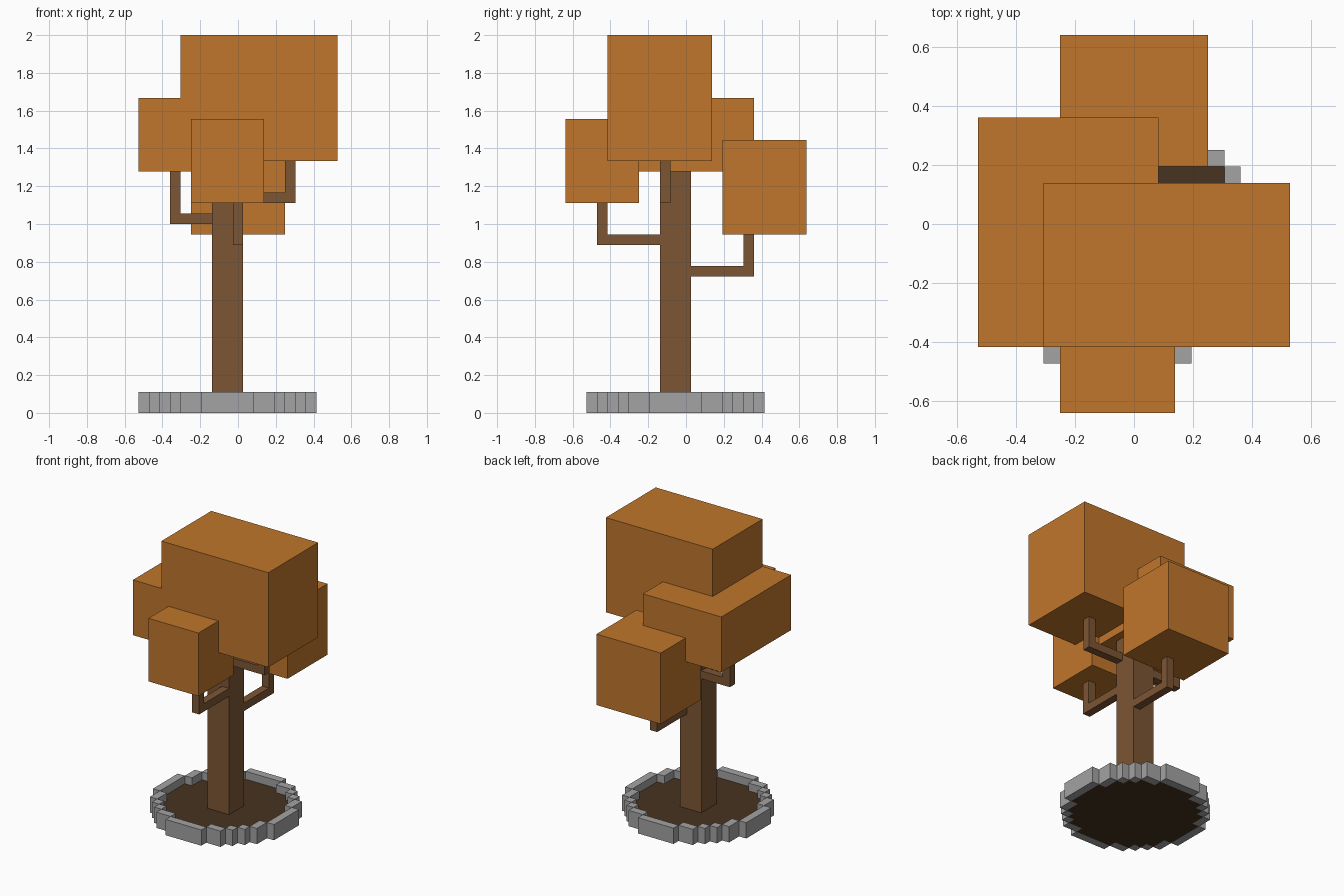
import bpy, bmesh
from mathutils import Vector

cube = bpy.data.objects.get("Cube")
if cube:
    bpy.data.objects.remove(cube, do_unlink=True)

U = 2 / 36  # one block; every size below is counted in blocks


def material(name, rgb):
    m = bpy.data.materials.new(name)
    m.use_nodes = True
    m.diffuse_color = (*rgb, 1)
    m.node_tree.nodes["Principled BSDF"].inputs["Base Color"].default_value = (*rgb, 1)
    return m


LEAF = material("autumn orange", (0.527, 0.181, 0.025))
BARK = material("bark brown", (0.205, 0.093, 0.034))
SOIL = material("dark soil", (0.061, 0.033, 0.015))
STONE = material("stone grey", (0.366, 0.366, 0.366))


def finish(name, bm, mat):
    bmesh.ops.scale(bm, vec=(U, U, U), verts=bm.verts)
    mesh = bpy.data.meshes.new(name)
    bm.to_mesh(mesh)
    bm.free()
    mesh.materials.append(mat)
    obj = bpy.data.objects.new(name, mesh)
    bpy.context.collection.objects.link(obj)


def box(name, lo, hi, mat):
    lo, hi = Vector(lo), Vector(hi)
    bm = bmesh.new()
    bmesh.ops.create_cube(bm, size=1)
    bmesh.ops.scale(bm, vec=hi - lo, verts=bm.verts)
    bmesh.ops.translate(bm, vec=(lo + hi) / 2, verts=bm.verts)
    finish(name, bm, mat)


def branch(name, axis, side, start, end, z, top):
    """L-shaped limb: runs along axis (0 = x, 1 = y), then turns upward."""
    s = 1 if end > start else -1
    profile = [(start, z), (end, z), (end, top), (end - s, top),
               (end - s, z + 1), (start, z + 1)]
    bm = bmesh.new()
    verts = [bm.verts.new((u, side, h) if axis == 0 else (side, u, h)) for u, h in profile]
    face = bm.faces.new(verts)
    out = bmesh.ops.extrude_face_region(bm, geom=[face], use_keep_orig=True)
    moved = [g for g in out["geom"] if isinstance(g, bmesh.types.BMVert)]
    bmesh.ops.translate(bm, vec=(0, 1, 0) if axis == 0 else (1, 0, 0), verts=moved)
    bmesh.ops.recalc_face_normals(bm, faces=bm.faces)
    finish(name, bm, BARK)


def slab(name, cells, height, mat):
    """Upright slab over a set of grid cells, with walls only on its outline."""
    bm = bmesh.new()
    for x, y in cells:
        a, b, c, d = (x, y), (x + 1, y), (x + 1, y + 1), (x, y + 1)
        bm.faces.new([bm.verts.new((*p, height)) for p in (a, b, c, d)])
        bm.faces.new([bm.verts.new((*p, 0)) for p in (d, c, b, a)])
        for p, q, n in ((a, b, (x, y - 1)), (b, c, (x + 1, y)),
                        (c, d, (x, y + 1)), (d, a, (x - 1, y))):
            if n not in cells:
                bm.faces.new([bm.verts.new(v) for v in
                              ((*p, 0), (*q, 0), (*q, height), (*p, height))])
    bmesh.ops.remove_doubles(bm, verts=bm.verts, dist=0.01)
    bmesh.ops.translate(bm, vec=(-9.5, -9.5, 0), verts=bm.verts)
    finish(name, bm, mat)


# Round planter bed: stone rim one block wide, filled with soil
inset = [6, 4, 3, 2, 1, 1, 0, 0, 0, 0, 0, 1, 1, 2, 3, 4, 6]
disc = {(x, y) for y, i in enumerate(inset) for x in range(i, 17 - i)}
inner = {(x, y) for x, y in disc
         if {(x + 1, y), (x - 1, y), (x, y + 1), (x, y - 1)} <= disc}
slab("stone_rim", disc - inner, 2, STONE)
slab("soil_bed", inner, 1, SOIL)

# Trunk and four bent branches
box("trunk", (-2.5, -2.5, 1), (0.5, 0.5, 24), BARK)
branch("front_branch", 1, -0.5, -2.5, -8.5, 16, 20)
branch("back_branch", 1, -0.5, 0.5, 6.5, 13, 17)
branch("right_branch", 0, -0.5, -2.5, -6.5, 18, 23)
branch("left_branch", 0, -2.5, 0.5, 5.5, 20, 24)

# Leaf blocks
box("top_foliage", (-5.5, -7.5, 24), (9.5, 2.5, 36), LEAF)
box("right_foliage", (-9.5, -7.5, 23), (1.5, 6.5, 30), LEAF)
box("front_foliage", (-4.5, -11.5, 20), (2.5, -4.5, 28), LEAF)
box("back_foliage", (-4.5, 3.5, 17), (4.5, 11.5, 26), LEAF)
